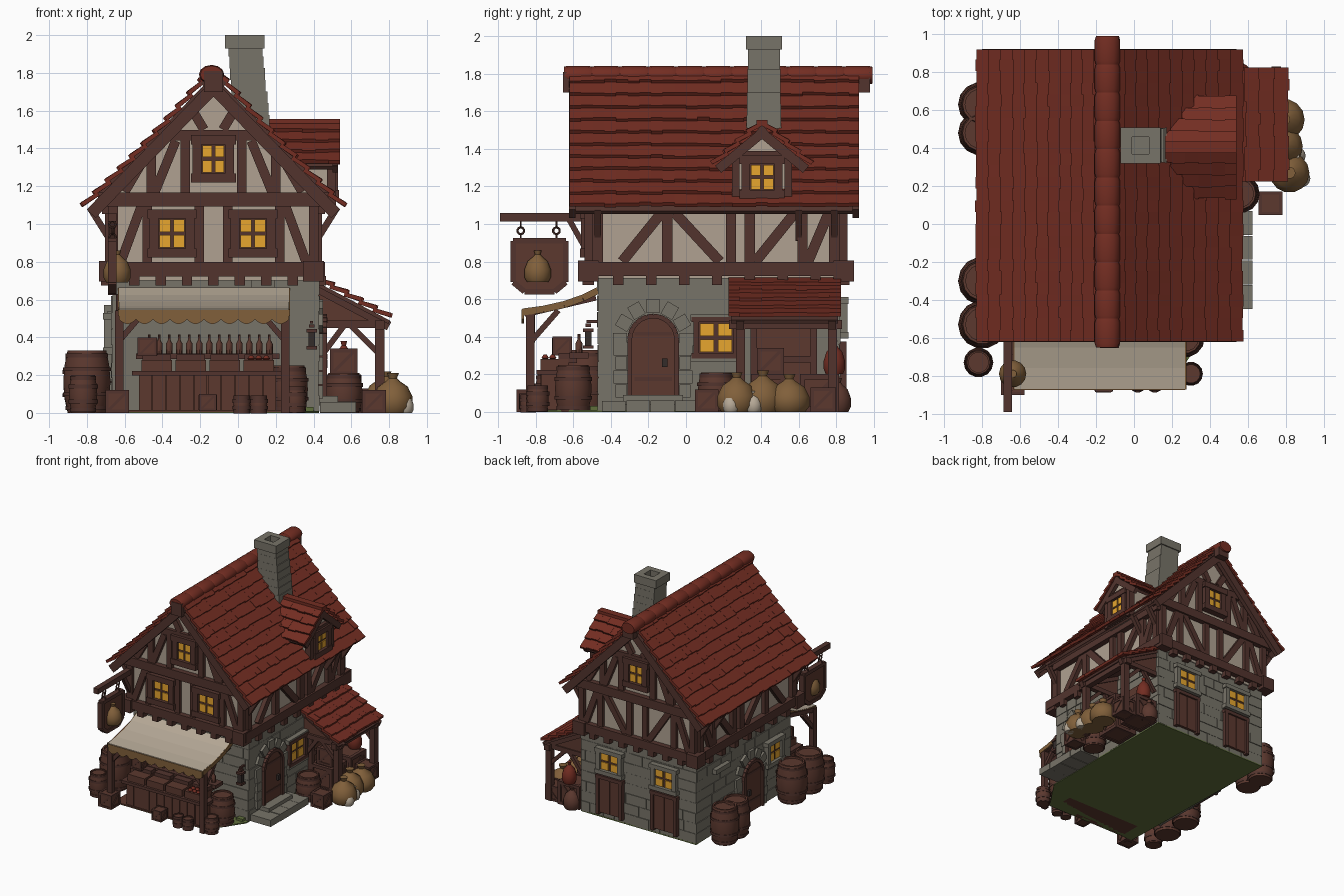
import bpy, bmesh, math, random
from mathutils import Vector, Matrix

random.seed(4)
if "Cube" in bpy.data.objects:
    bpy.data.objects.remove(bpy.data.objects["Cube"])
X, Y, Z = Vector((1, 0, 0)), Vector((0, 1, 0)), Vector((0, 0, 1))
V = lambda *a: Vector(a)
rnd = random.uniform
PARTS = []


def material(name, *srgb):
    m = bpy.data.materials.new(name)
    col = [(c / 255) ** 2.2 for c in srgb] + [1]
    m.use_nodes = True
    m.diffuse_color = col
    m.node_tree.nodes["Principled BSDF"].inputs["Base Color"].default_value = col
    return m


TIMBER = material("dark timber", 83, 55, 49)
PLANK = material("red brown planks", 92, 59, 50)
ROOF = material("clay tiles", 115, 49, 39)
PLASTER = material("plaster", 174, 160, 144)
STONE = material("grey stone", 119, 115, 104)
GLASS = material("warm window light", 238, 170, 52)
CLOTH = material("canvas", 180, 167, 149)
SACK = material("burlap", 128, 96, 61)
GRASS = material("grass", 96, 110, 62)
IRON = material("dark iron", 55, 48, 46)


def part(name, mat, smooth=False):
    bm = bmesh.new()
    PARTS.append((name, mat, smooth, bm))
    return bm


def box(bm, c, s):
    bmesh.ops.create_cube(bm, size=1, matrix=Matrix.Translation(c) @ Matrix.Diagonal((*s, 1)))


def beam(bm, p, q, w, d, n):
    """Bar from p to q: w across, d thick along the normal n."""
    az = (q - p).normalized()
    ax = n.cross(az).normalized()
    m = Matrix((ax, az.cross(ax), az)).transposed().to_4x4()
    m.translation = (p + q) / 2
    bmesh.ops.create_cube(bm, size=1, matrix=m @ Matrix.Diagonal((w, d, (q - p).length, 1)))


def prism(bm, pts, along):
    f = bm.faces.new([bm.verts.new(p) for p in pts])
    ext = bmesh.ops.extrude_face_region(bm, geom=[f], use_keep_orig=True)["geom"]
    bmesh.ops.translate(bm, vec=along, verts=[v for v in ext if isinstance(v, bmesh.types.BMVert)])


def lathe(bm, c, prof, seg=14, m=Matrix.Identity(3), ring=False):
    c, rows = Vector(c), []
    for r, z in prof:
        rows.append([bm.verts.new(c + m @ V(r * math.cos(a), r * math.sin(a), z))
                     for a in (math.tau * k / seg for k in range(seg))])
    for i in range(len(rows) - (not ring)):
        a, b = rows[i], rows[(i + 1) % len(rows)]
        for k in range(seg):
            j = (k + 1) % seg
            bm.faces.new((a[k], a[j], b[j], b[k]))
    if not ring:
        bm.faces.new(rows[0][::-1])
        bm.faces.new(rows[-1])


# Wall frames: direction along the wall and outward normal
WALL = {"front": (X, -Y), "back": (X, Y), "right": (Y, X), "left": (Y, -X)}


def on(face, off, u, z):
    a, n = WALL[face]
    return a * u + n * off + Z * z


def bars(bm, face, off, lines, w=.055, d=.05):
    for u, z, u2, z2 in lines:
        beam(bm, on(face, off, u, z), on(face, off, u2, z2), w, d, WALL[face][1])


def plate(bm, face, off, u, z, w, h, d):
    bars(bm, face, off, [(u, z - h / 2, u, z + h / 2)], w, d)


# Grass base with a small tuft by the front corner and a stall deck
grass = part("grass_base", GRASS)
prism(grass, [V(.43, .82, 0), V(.43, -.5, 0), V(.24, -.78, 0), V(-.63, -.78, 0), V(-.67, .82, 0)], Z * .01)
box(grass, (.37, -.49, .015), (.06, .04, .03))
box(part("stall_deck", PLANK), (-.195, -.63, .0105), (.88, .31, .009))

# Stone ground floor with slightly uneven blocks
stone = part("stone_walls", STONE)
box(stone, (-.12, .175, .362), (1.09, 1.28, .7))
for face, off, lo, hi in (("front", .46, -.67, .43), ("back", .81, -.67, .43),
                          ("right", .42, -.47, .82), ("left", .66, -.47, .82)):
    for row in range(8):
        u = lo
        while u < hi - .01:
            w = min(rnd(.1, .22), hi - u)
            plate(stone, face, off + rnd(-.004, .003), u + w / 2, .05 + row * .088, w - .004, .084, .02)
            u += w

# Plaster upper floor and gables
MID = -.13
prism(part("plaster_walls", PLASTER), [V(MID + x, -.51, z) for x, z in
      ((-.54, .7), (.54, .7), (.54, 1.16), (0, 1.74), (-.54, 1.16))], Y * 1.34)

# Timber frame
frame = part("timber_frame", TIMBER)
for face, off in (("front", .515), ("back", .835)):
    bars(frame, face, off, [(-.71, .76, .45, .76), (-.74, 1.13, .48, 1.13)], .075, .08)
    bars(frame, face, off, [(MID - .3, 1.47, MID + .3, 1.47)])
    for s in (-1, 1):
        half = [(.53, .78, .53, 1.12), (.49, .8, .38, 1.1), (.35, .8, .35, 1.1), (.075, .8, .075, 1.1),
                (.15, 1.15, .15, 1.46), (.33, 1.15, .33, 1.4), (.2, 1.44, .31, 1.17),
                (.37, 1.34, .47, 1.17), (.05, 1.5, .11, 1.6), (.6, 1.14, 0, 1.75)]
        if face == "back":
            half += [(.31, 1.1, .11, .8)]
        bars(frame, face, off, [(MID + s * a, b, MID + s * c, d) for a, b, c, d in half], .05)
for face, off in (("right", .42), ("left", .68)):
    bars(frame, face, off, [(-.55, .76, .87, .76), (-.52, 1.09, .84, 1.09)], .075, .08)
    bars(frame, face, off, [(u, .78, u, 1.1) for u in (-.47, -.1, .24, .34, .62, .79)])
    bars(frame, face, off, [(-.34, .8, -.13, 1.06), (-.06, 1.06, .18, .8), (.37, .8, .58, 1.06), (.76, 1.06, .65, .8)])
    for k in range(7):
        box(frame, on(face, off + .01, -.36 + k * .175, .7), (.07, .055, .05))
    for u in (-.47, .6, .79):
        beam(frame, on(face, off, u, .92), on(face, off + .1, u, 1.08), .035, .035, Y)
for x in (-.68, .4):
    for y in (-.52, .84):
        box(frame, (x, y, .75), (.11, .11, .11))
for k in range(7):
    for y in (-.52, .84):
        box(frame, (-.55 + k * .14, y, .7), (.055, .06, .05))


# Tiled roof slopes
def tiles(bm, top, low, axis, lo, hi, rows, width, sag=0.0):
    n = axis.cross(low - top).normalized()
    n = n if n.z > 0 else -n
    at = lambda t: top.lerp(low, t) - n * sag * math.sin(math.pi * t)
    for r in range(rows):
        u = lo
        while u < hi - .01:
            b = min(u + width, hi)
            mid = axis * ((u + b) / 2)
            p = at(max(0, (r - .15) / rows)) + mid + n * .004
            q = at((r + 1 + rnd(-.07, .07)) / rows) + mid + n * rnd(.023, .027)
            beam(bm, p, q, b - u, .022, n)
            u += width


roof_under = part("roof_boards", TIMBER)
roof = part("main_roof_tiles", ROOF)
for s in (-1, 1):
    top, low = V(MID, 0, 1.81), V(MID + s * .68, 0, 1.085)
    tiles(roof, top, low, Y, -.62, .92, 11, .062, .015)
    n = V(s * .73, 0, .68)
    beam(roof_under, top + Y * .15 - n * .05, low + Y * .15 - n * .035, 1.5, .02, n)
    for y in (-.605, .905):
        beam(roof_under, top + Y * y - n * .062, low + Y * y - n * .045, .035, .065, n)
for y in (-.625, .95):
    box(roof_under, (MID, y, 1.755), (.1, .06, .11))
ridge = part("ridge_tiles", ROOF, True)
lay = Matrix.Diagonal((1, 1, .75)) @ Matrix.Rotation(-math.pi / 2, 3, "X")
for k in range(11):
    lathe(ridge, (MID - .01, -.65 + k * .149, 1.792), [(.06, 0), (.067, .02), (.067, .13), (.06, .152)], 12, lay)

# Chimney with a hollow cap
chimney = part("chimney", STONE)
for k in range(10):
    t = k / 9
    box(chimney, (.085 - .045 * t, .415, 1.36 + k * .062), (.2 - .02 * t + rnd(-.003, .003), .19 - .02 * t, .063))
for s in (-1, 1):
    box(chimney, (.035 + s * .075, .415, 1.965), (.06, .19, .07))
    box(chimney, (.035, .415 + s * .07, 1.965), (.1, .05, .07))
box(part("chimney_flue", IRON), (.035, .415, 1.935), (.1, .1, .02))

# Dormer
DY = .405
prism(part("dormer_wall", PLASTER), [V(.15, DY + y, z) for y, z in
      ((-.15, 1.1), (.15, 1.1), (.15, 1.36), (0, 1.5), (-.15, 1.36))], X * .34)
dormer = part("dormer_tiles", ROOF)
for s in (-1, 1):
    top, low = V(0, DY, 1.53), V(0, DY + s * .25, 1.31)
    n = V(0, s * .66, .75)
    tiles(dormer, top, low, X, .13, .54, 4, .07)
    beam(roof_under, top + X * .34 - n * .025, low + X * .34 - n * .018, .38, .024, n)
    beam(roof_under, top + X * .515 - n * .035, low + X * .515 - n * .025, .03, .05, n)
    bars(frame, "right", .495, [(DY + s * .14, 1.1, DY + s * .14, 1.36)], .04)
beam(dormer, V(.13, DY, 1.54), V(.54, DY, 1.54), .06, .03, Z)
bars(frame, "right", .495, [(DY - .15, 1.13, DY + .15, 1.13), (DY - .15, 1.37, DY + .15, 1.37)], .035)

# Windows: frame, cross bars and four lit panes
win_frame, panes = part("window_frames", TIMBER), part("window_panes", GLASS)
win_stone = part("stone_window_frames", STONE)


def window(face, off, u, z, w, h, bar=.048, fr=win_frame):
    iw, ih = w - 2 * bar, h - 2 * bar
    for s in (-1, 1):
        plate(fr, face, off, u + s * (w - bar) / 2, z, bar, h, .08)
        plate(fr, face, off, u, z + s * (h - bar) / 2, w + .02, bar, .09)
        for t in (-1, 1):
            plate(panes, face, off + .022, u + s * iw * .26, z + t * ih * .26, iw * .4, ih * .41, .008)
    plate(win_frame, face, off + .005, u, z, iw + .02, ih + .02, .02)


for x in (-.35, .08):
    window("front", .52, x, .95, .24, .255)
for face, off in (("front", .52), ("back", .84)):
    window(face, off, MID, 1.345, .22, .25)
window("right", .49, DY, 1.25, .22, .23, .045)
window("right", .43, .16, .395, .24, .22, .028)
window("left", .67, -.22, .42, .22, .22, .035, win_stone)
for z in (.285, .5):
    plate(win_stone, "right", .44, .16, z, .27, .035, .06)
planks, iron = part("plank_doors", PLANK), part("door_iron", IRON)
for x in (-.38, .14):
    window("back", .82, x, .5, .24, .22, .035, win_stone)
    for s in (-1, 1):
        plate(planks, "back", .825, x + s * .05, .2, .095, .3, .03)
        plate(frame, "back", .83, x + s * .11, .2, .03, .33, .05)
    plate(frame, "back", .83, x, .36, .26, .03, .05)


# Arched doors
def arch_door(face, off, u, w, h, z0):
    r, spring = w / 2, z0 + h - w / 2
    arc = [math.pi * k / 12 for k in range(13)]
    pts = [(u + r, z0)] + [(u + r * math.cos(a), spring + r * math.sin(a)) for a in arc] + [(u - r, z0)]
    prism(planks, [on(face, off, a, b) for a, b in pts], WALL[face][1] * .025)
    for p, q in zip(pts, pts[1:]):
        bars(frame, face, off + .01, [(*p, *q)], .025, .06)
    for a in arc[::2]:
        c, s = math.cos(a), math.sin(a)
        bars(stone, face, off, [(u + (r + .015) * c, spring + (r + .015) * s, u + (r + .09) * c, spring + (r + .09) * s)], .07, .04)
    for s in (-1, 1):
        for k in range(4):
            plate(stone, face, off, u + s * (r + .045), z0 + .03 + k * .075, .06 + .02 * (k % 2), .07, .04)
        plate(frame, face, off + .026, u, z0 + h / 2 + s * .12, w * .8, .02, .006)
    plate(iron, face, off + .035, u + r * .5, z0 + h * .42, .03, .045, .02)


arch_door("right", .43, -.175, .25, .43, .08)
arch_door("left", .67, .08, .25, .43, .02)
steps = part("stone_steps", STONE)
for k in range(4):
    box(steps, (.53, -.385 + k * .13, .03), (.19, .126, .055 + rnd(0, .01)))
box(steps, (.47, -.175, .065), (.12, .32, .05))
box(steps, (-.68, .5, .55), (.06, .2, .04))

# Lean-to shed
shed, shed_tiles = part("lean_to_frame", TIMBER), part("lean_to_tiles", ROOF)
top, low = V(.42, 0, .7), V(.8, 0, .495)
tiles(shed_tiles, top, low, Y, .225, .825, 5, .06)
beam(shed, top + V(0, .525, -.02), low + V(0, .525, -.015), .57, .02, V(.47, 0, .88))
for y in (.29, .78):
    box(shed, (.75, y, .24), (.05, .05, .48))
    beam(shed, V(.42, y, .47), V(.79, y, .47), .04, .04, Y)
    beam(shed, V(.42, y, .66), V(.8, y, .46), .05, .04, Y)
    beam(shed, V(.74, y, .32), V(.6, y, .46), .03, .03, Y)
    beam(shed, V(.44, y, .3), V(.56, y, .46), .03, .03, Y)
    prism(planks, [V(.42, y, .67), V(.42, y, .48), V(.76, y, .48)], Y * .01)
box(shed, (.75, .53, .465), (.05, .6, .05))
plate(planks, "right", .435, .52, .3, .3, .3, .03)
bars(frame, "right", .44, [(.36, .05, .36, .46), (.68, .05, .68, .46), (.36, .28, .68, .28)], .035)

# Market awning
curve = [(-.47, .665), (-.55, .625), (-.65, .59), (-.76, .565), (-.87, .55)]
prism(part("awning_cloth", CLOTH), [V(-.63, y, z) for y, z in curve] +
      [V(-.63, y, z - .014) for y, z in curve[::-1]], X * .9)
hem = [V(-.63 + .9 * k / 60, -.875, .495 - .025 * abs(math.sin(math.pi * k / 6))) for k in range(61)]
trim = part("awning_trim", SACK)
prism(trim, [V(-.63, -.875, .545)] + hem + [V(.27, -.875, .545)], Y * .012)
for x in (-.63, .27):
    for (y, z), (y2, z2) in zip(curve, curve[1:]):
        beam(trim, V(x, y, z - .02), V(x, y2, z2 - .02), .012, .035, Z)
stall = part("market_stall", PLANK)
posts = part("awning_posts", TIMBER)
for x, s in ((-.63, 1), (.25, -1)):
    box(posts, (x, -.83, .27), (.045, .045, .54))
    beam(posts, V(x, -.82, .38), V(x + s * .12, -.82, .52), .03, .03, Y)
    beam(posts, V(x, -.82, .38), V(x, -.68, .54), .03, .03, X)
    beam(posts, V(x, -.84, .525), V(x, -.48, .61), .035, .03, X)
box(posts, (-.19, -.84, .525), (.92, .035, .035))

# Counter with trays, shelf, fruit and bottles
for k in range(10):
    box(stall, (-.49 + k * .073, -.755, .1), (.069, .03 + rnd(0, .01), .2))
box(stall, (-.16, -.66, .1), (.72, .17, .2))
box(posts, (-.16, -.68, .21), (.8, .23, .025))
for k in range(4):
    x = -.43 + k * .18
    box(stall, (x, -.7, .25), (.16, .15, .06))
    box(posts, (x, -.63, .285), (.15, .1, .05))
box(posts, (-.16, -.57, .3), (.76, .1, .03))
fruit = part("fruit", ROOF, True)
for k in range(6):
    lathe(fruit, (.07 + .04 * (k % 3), -.75 + .04 * (k // 3), .275), [(.008, 0), (.02, .012), (.008, .03)], 8)
goods = part("bottles", PLANK, True)
for k in range(13):
    lathe(goods, (-.47 + k * .053, -.57, .315), [(.018, 0), (.018, .05), (.007, .07), (.007, .1)], 8)

# Barrels, buckets and crates
wood, hoops = part("barrels", PLANK, True), part("barrel_hoops", TIMBER, True)


def barrel(x, y, r, h):
    lathe(wood, (x, y, 0), [(.8 * r, 0), (.95 * r, .25 * h), (r, .5 * h), (.95 * r, .75 * h),
                            (.82 * r, h), (.7 * r, h), (.7 * r, .95 * h)])
    for t, s in ((.08, .87), (.3, .99), (.7, .99), (.92, .87)):
        lathe(hoops, (x, y, t * h - .01), [(s * r, 0), (s * r + .004, 0), (s * r + .004, .02), (s * r, .02)], ring=True)


for spec in ((-.8, -.3, .125, .33), (-.8, -.53, .125, .33), (-.81, .48, .115, .31), (-.81, .63, .115, .31),
             (-.82, -.73, .075, .2), (.27, -.6, .1, .25), (.3, -.79, .06, .14), (.56, .16, .1, .21),
             (.02, -.84, .045, .09), (.11, -.84, .045, .09)):
    barrel(*spec)
crates, slats = part("crates", PLANK), part("crate_slats", TIMBER)
for x, y, z, s in ((.72, .11, 0, .12), (.72, .73, 0, .13), (-.64, -.84, 0, .12), (-.16, -.84, .01, .09),
                   (.55, .45, 0, .2), (.56, .45, .2, .14), (-.48, -.66, .3, .1), (.55, .71, 0, .2)):
    box(crates, (x, y, z + s / 2), (s * .94, s * .94, s * .94))
    for a in (-1, 1):
        for b in (-1, 1):
            box(slats, (x + a * s * .45, y + b * s * .45, z + s / 2), (s * .14, s * .14, s))
            box(slats, (x, y + a * s * .45, z + s * (.5 + b * .43)), (s, s * .14, s * .14))
            box(slats, (x + a * s * .45, y, z + s * (.5 + b * .43)), (s * .14, s, s * .14))
        beam(slats, V(x - s * .4, y + a * s * .47, z + s * .1), V(x + s * .4, y + a * s * .47, z + s * .9), s * .12, .012, Y)
        beam(slats, V(x + a * s * .47, y - s * .4, z + s * .1), V(x + a * s * .47, y + s * .4, z + s * .9), s * .12, .012, X)

# Sacks
SHAPE = ((.8, 0), (1, .15), (1, .4), (.75, .66), (.35, .8), (.2, .87), (.3, 1))
sack = lambda bm, c, r, h: lathe(bm, c, [(a * r, b * h) for a, b in SHAPE])
burlap = part("grain_sacks", SACK, True)
for x, y, r, h in ((.82, .27, .105, .21), (.78, .41, .11, .22), (.79, .55, .11, .2)):
    sack(burlap, (x, y, 0), r, h)
light = part("flour_sacks", CLOTH, True)
for x, y in ((.885, .24), (.86, .36)):
    sack(light, (x, y, 0), .045, .11)
sack(part("red_sack", ROOF, True), (.56, .79, .2), .058, .18)
sack(part("dark_sack", PLANK, True), (.52, .81, 0), .07, .18)

# Hanging sign with a money bag
sign = part("sign_board", PLANK)
shield = [(-.14, .91), (.14, .91), (.14, .69), (.08, .64), (-.08, .64), (-.14, .69)]
prism(sign, [V(-.68, -.78 + y, z) for y, z in shield], X * .03)
for p, q in zip(shield, shield[1:] + shield[:1]):
    beam(posts, V(-.665, -.78 + p[0], p[1]), V(-.665, -.78 + q[0], q[1]), .03, .045, X)
beam(posts, V(-.665, -.99, 1.035), V(-.665, -.5, 1.035), .045, .045, X)
beam(posts, V(-.665, -.53, .86), V(-.665, -.62, 1.02), .03, .03, X)
chains = part("sign_chains", TIMBER, True)
circle = [(.018 + .006 * math.cos(a), .006 * math.sin(a)) for a in (math.tau * k / 6 for k in range(6))]
for y in (-.88, -.69):
    for k in range(3):
        lathe(chains, (-.665, y, .93 + k * .034), circle, 10, Matrix.Rotation(math.pi / 2, 3, "XY"[k % 2]), True)
sack(part("sign_money_bag", SACK, True), (-.64, -.79, .69), .072, .17)

# Wall lantern
box(iron, (.39, -.52, .39), (.035, .035, .08))
for z, w in ((.345, .055), (.435, .055), (.46, .03)):
    box(frame, (.39, -.52, z), (w, w, .018))
box(frame, (.39, -.49, .48), (.015, .08, .015))

# Turn every part into an object
for name, mat, smooth, bm in PARTS:
    bmesh.ops.recalc_face_normals(bm, faces=bm.faces)
    mesh = bpy.data.meshes.new(name)
    bm.to_mesh(mesh)
    bm.free()
    mesh.materials.append(mat)
    ob = bpy.data.objects.new(name, mesh)
    bpy.context.collection.objects.link(ob)
    if smooth:
        bpy.ops.object.select_all(action="DESELECT")
        ob.select_set(True)
        bpy.context.view_layer.objects.active = ob
        bpy.ops.object.shade_smooth_by_angle(angle=math.radians(40))
